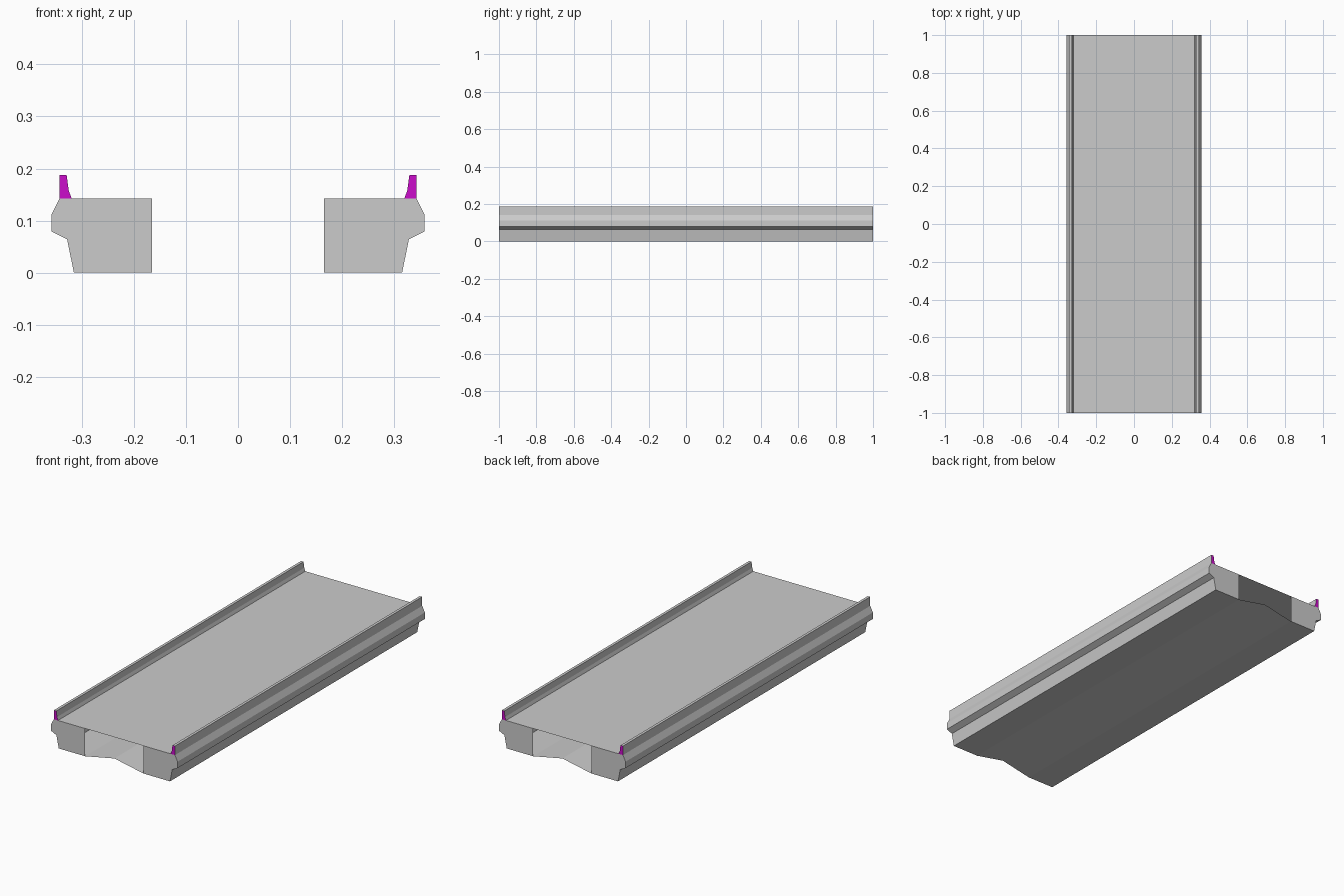
import bpy
import bmesh

cube = bpy.data.objects.get("Cube")
if cube:
    bpy.data.objects.remove(cube, do_unlink=True)

HALF_LENGTH = 1.0
TOP = 0.142


def make_material(name, colour):
    mat = bpy.data.materials.new(name)
    mat.use_nodes = True
    mat.diffuse_color = colour
    bsdf = next(n for n in mat.node_tree.nodes if n.type == "BSDF_PRINCIPLED")
    bsdf.inputs["Base Color"].default_value = colour
    bsdf.inputs["Roughness"].default_value = 0.8
    return mat


concrete = make_material("concrete grey", (0.6, 0.6, 0.6, 1))
magenta = make_material("section magenta", (0.6, 0.004, 0.6, 1))


def mirrored(points):
    return [(-x, z) for x, z in reversed(points)]


def sweep(name, profile, caps, materials, cap_index=0, closed=True):
    """Run an xz profile along y and close the ends with the cap outlines."""
    bm = bmesh.new()
    rings = [[bm.verts.new((x, y, z)) for x, z in profile]
             for y in (-HALF_LENGTH, HALF_LENGTH)]
    front, back = rings
    for i in range(len(profile) if closed else len(profile) - 1):
        j = (i + 1) % len(profile)
        bm.faces.new((front[i], back[i], back[j], front[j]))
    for y in (-HALF_LENGTH, HALF_LENGTH):
        for cap in caps:
            ring = [bm.verts.new((x, y, z)) for x, z in cap]
            face = bm.faces.new(ring if y < 0 else ring[::-1])
            face.material_index = cap_index
    mesh = bpy.data.meshes.new(name)
    bm.to_mesh(mesh)
    bm.free()
    for mat in materials:
        mesh.materials.append(mat)
    obj = bpy.data.objects.new(name, mesh)
    bpy.context.collection.objects.link(obj)
    return obj


# Hollow deck: the right-hand outline from soffit to deck edge
side = [(0.165, 0), (0.315, 0), (0.328, 0.064), (0.358, 0.079),
        (0.358, 0.112), (0.343, TOP)]
# End plates close only the outer thirds; the middle stays open
end_plate = side + [(0.165, TOP)]
sweep("bridge_deck", [(0, 0.033)] + side + mirrored(side),
      [end_plate, mirrored(end_plate)], [concrete])

# Edge kerbs with coloured end sections
kerb = [(0.343, TOP), (0.343, 0.188), (0.329, 0.188),
        (0.325, 0.158), (0.319, TOP)]
for name, outline in (("left_kerb", kerb), ("right_kerb", mirrored(kerb))):
    sweep(name, outline, [outline], [concrete, magenta],
          cap_index=1, closed=False)

# Make the kerb normals face outwards
for name in ("left_kerb", "right_kerb"):
    mesh = bpy.data.objects[name].data
    bm = bmesh.new()
    bm.from_mesh(mesh)
    bmesh.ops.remove_doubles(bm, verts=bm.verts, dist=0.0001)
    bmesh.ops.recalc_face_normals(bm, faces=bm.faces)
    bm.to_mesh(mesh)
    bm.free()
